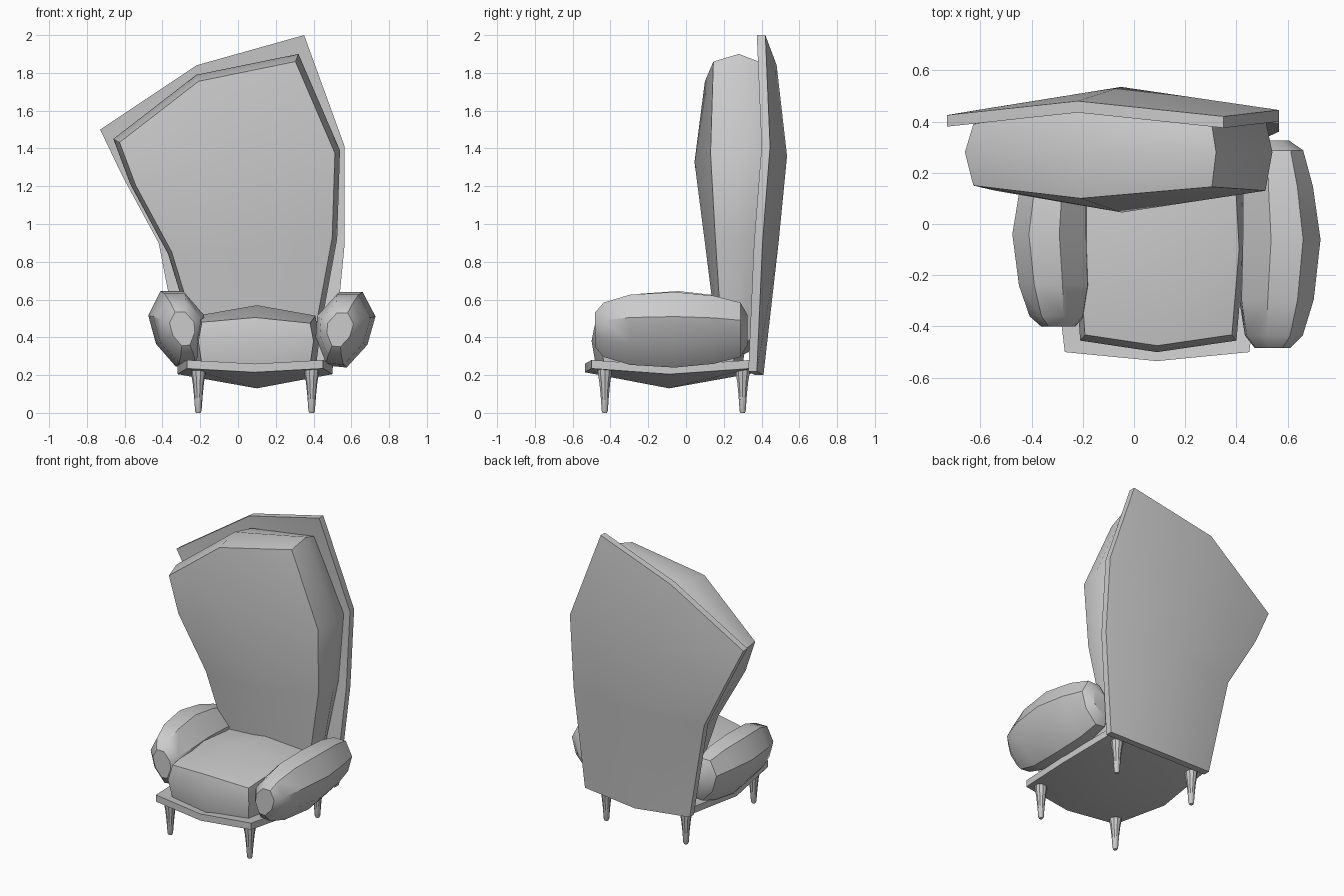
import bpy, bmesh, math
from mathutils import Vector

cube = bpy.data.objects.get("Cube")
if cube:
    bpy.data.objects.remove(cube)

grey = bpy.data.materials.new("soft_grey")
grey.use_nodes = True
GREY = (0.6, 0.6, 0.6, 1)
grey.diffuse_color = GREY
grey.node_tree.nodes["Principled BSDF"].inputs["Base Color"].default_value = GREY


def finish(bm, name, angle=35):
    loose = [v for v in bm.verts if not v.link_faces]
    bmesh.ops.delete(bm, geom=loose, context='VERTS')
    bmesh.ops.recalc_face_normals(bm, faces=bm.faces[:])
    mesh = bpy.data.meshes.new(name)
    bm.to_mesh(mesh)
    bm.free()
    mesh.materials.append(grey)
    obj = bpy.data.objects.new(name, mesh)
    bpy.context.collection.objects.link(obj)
    bpy.ops.object.select_all(action='DESELECT')
    obj.select_set(True)
    bpy.context.view_layer.objects.active = obj
    bpy.ops.object.shade_smooth_by_angle(angle=math.radians(angle))
    return obj


def bridge(bm, a, b):
    n = len(a)
    for i in range(n):
        j = (i + 1) % n
        bm.faces.new((a[i], a[j], b[j], b[i]))


def slab(name, layers, cols=3):
    """Grids stacked in layers: outer grids are filled, rims are joined."""
    bm = bmesh.new()
    verts = [[bm.verts.new(p) for p in layer] for layer in layers]
    n = len(layers[0])
    rows = n // cols
    rim = (list(range(cols)) + [r * cols + cols - 1 for r in range(1, rows)]
           + list(range(n - 2, n - cols - 1, -1))
           + [r * cols for r in range(rows - 2, 0, -1)])
    for g in (verts[0], verts[-1]):
        for r in range(rows - 1):
            for c in range(cols - 1):
                i = r * cols + c
                bm.faces.new((g[i], g[i + 1], g[i + cols + 1], g[i + cols]))
    for a, b in zip(verts, verts[1:]):
        bridge(bm, [a[i] for i in rim], [b[i] for i in rim])
    return finish(bm, name)


def loft(name, rings):
    bm = bmesh.new()
    verts = [[bm.verts.new(p) for p in ring] for ring in rings]
    for a, b in zip(verts, verts[1:]):
        bridge(bm, a, b)
    bm.faces.new(verts[0])
    bm.faces.new(verts[-1])
    return finish(bm, name)


def shrink(points, centre, factor):
    return [centre + (p - centre) * factor for p in points]


# Crooked back panel, bowed to the rear
panel = [Vector(p) for p in (
    (-.73, .38, 1.5), (-.22, .435, 1.84), (.35, .375, 2),
    (-.61, .4, 1.25), (-.05, .49, 1.36), (.565, .4, 1.41),
    (-.42, .36, .9), (.05, .445, .9), (.565, .36, .9),
    (-.29, .33, .23), (.1, .365, .2), (.5, .33, .22))]
slab("back_panel", [panel, [p + Vector((0, .045, 0)) for p in panel]])

# Padded back cushion: domed front, fuller middle rim
outline = [Vector((x, .28, z)) for x, z in (
    (-.66, 1.45), (-.22, 1.79), (.32, 1.9),
    (-.57, 1.21), (-.05, 1.34), (.54, 1.39),
    (-.37, .84), (.06, .85), (.525, .92),
    (-.22, .35), (.1, .3), (.42, .35))]
inner = shrink(outline, Vector((0, .28, 1.1)), .95)
depths = (.15, .1, .145, .13, .045, .13, .155, .105, .155, .19, .17, .19)
front = [Vector((p.x, y, p.z)) for p, y in zip(inner, depths)]
rear = [Vector((p.x, q.y + .01, p.z)) for p, q in zip(inner, panel)]
slab("back_cushion", [front, outline, rear])

# Seat base, sagging underneath
base = [Vector(p) for p in (
    (-.27, -.5, .235), (.09, -.535, .215), (.45, -.5, .235),
    (-.32, -.09, .205), (.1, -.09, .13), (.5, -.09, .205),
    (-.28, .34, .235), (.1, .385, .215), (.47, .34, .235))]
slab("seat_base", [base, [p + Vector((0, 0, .045)) for p in base]])

# Seat cushion
plan = [Vector((x, y, .38)) for x, y in (
    (-.21, -.455), (.09, -.5), (.4, -.455),
    (-.235, -.1), (.1, -.1), (.43, -.1),
    (-.21, .27), (.1, .32), (.41, .27))]
inset = shrink(plan, Vector((.1, -.08, .38)), .94)
heights = (.48, .505, .475, .515, .57, .515, .485, .51, .485)
top = [Vector((p.x, p.y, z)) for p, z in zip(inset, heights)]
under = [Vector((p.x, p.y, b.z + .02)) for p, b in zip(inset, base)]
slab("seat_cushion", [under, plan, top])

# Arm cushions: an outward-leaning section lofted front to back
section = ((-.03, .2), (.095, .2), (.163, .07), (.12, -.08),
           (.01, -.2), (-.09, -.19), (-.15, -.04), (-.14, .08))
stations = ((-.45, .45), (-.4, .72), (-.25, .93), (0, 1), (.22, .9), (.37, .72), (.41, .4))


def arm(name, side, x, y, z, width, length):
    rings = []
    for t, s in stations:
        drift = -.06 * abs(t)
        rings.append([(x + side * (u * s * width + drift), y + t * length, z + v * s)
                      for u, v in section])
    loft(name, rings)


arm("left_arm", 1, .565, -.06, .44, 1, .94)
arm("right_arm", -1, -.32, -.04, .445, .95, .8)

# Turned legs
profile = ((.25, .038), (.2, .037), (.16, .03), (.09, .023), (.01, .017), (0, .012))
for depth, y in (("front", -.43), ("back", .3)):
    for side, x in (("right", -.21), ("left", .39)):
        loft(f"{depth}_{side}_leg", [
            [(x + r * math.cos(a), y + r * math.sin(a), z)
             for a in (math.tau * k / 10 for k in range(10))]
            for z, r in profile])
